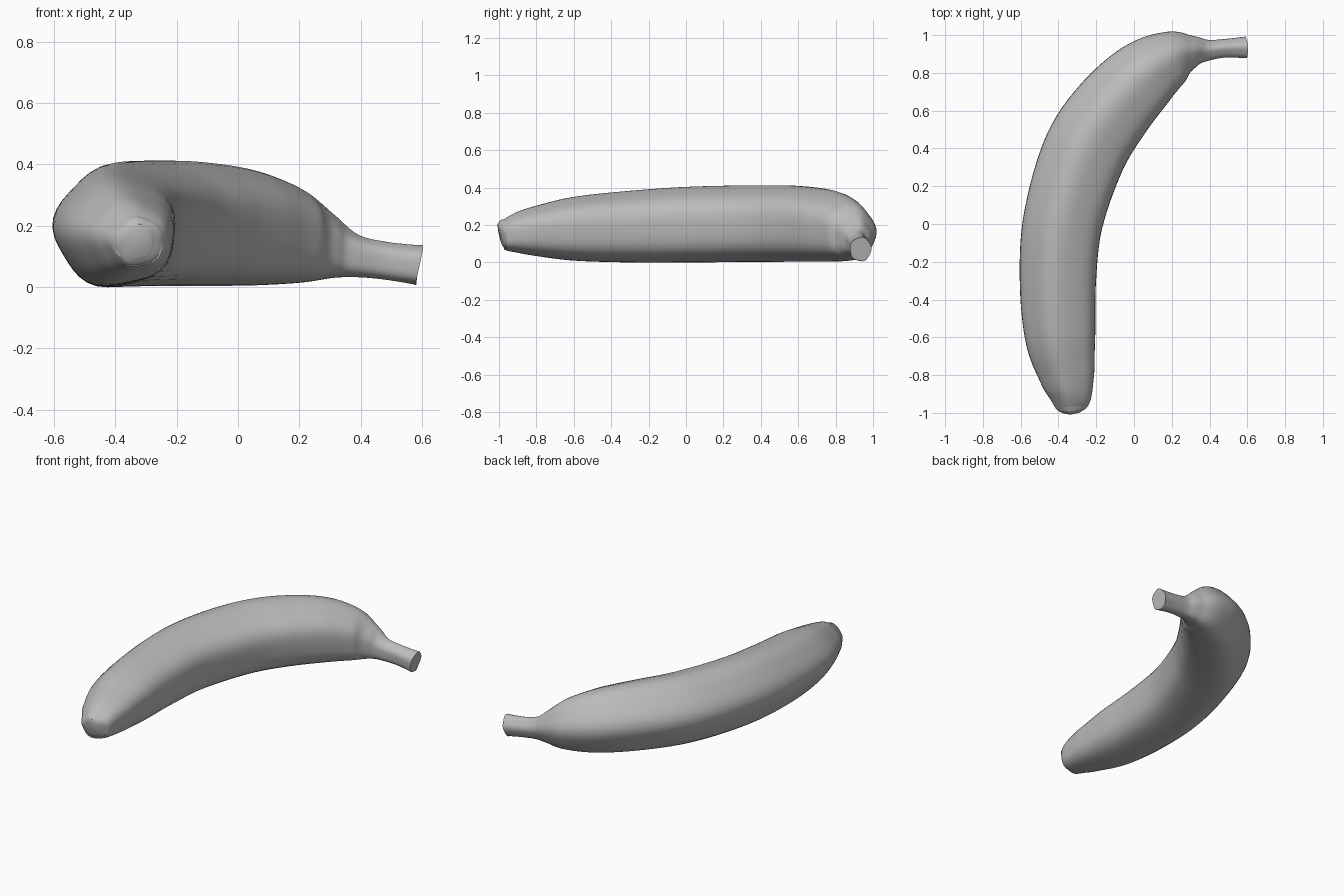
import bpy, bmesh, math
from mathutils import Vector

cube = bpy.data.objects.get("Cube")
if cube:
    bpy.data.objects.remove(cube, do_unlink=True)

SIDES, STEPS = 40, 8

# Sections from blossom tip to stem: x, y, half width, bottom z, top z
sections = [
    (-.325, -.995, .045, .095, .205),
    (-.328, -.97, .085, .068, .232),
    (-.335, -.90, .116, .052, .27),
    (-.355, -.80, .148, .035, .302),
    (-.39, -.60, .186, .01, .35),
    (-.403, -.30, .202, 0, .383),
    (-.375, .02, .211, 0, .405),
    (-.265, .37, .222, .003, .412),
    (-.12, .60, .215, .004, .408),
    (.055, .785, .19, .005, .38),
    (.21, .885, .143, .014, .318),
    (.315, .915, .085, .03, .235),
    (.39, .92, .056, .032, .172),
    (.48, .93, .049, .024, .148),
    (.59, .935, .057, .006, .136),
]


def spline(a, b, c, d, t):
    """Catmull-Rom interpolation of whole sections."""
    return [(2*q + (r-p)*t + (2*p-5*q+4*r-s)*t*t + (3*q-p-3*r+s)*t**3) / 2
            for p, q, r, s in zip(a, b, c, d)]


def resample(rows):
    ext = [rows[0]] + rows + [rows[-1]]
    out = [spline(*ext[i:i+4], k / STEPS)
           for i in range(len(rows) - 1) for k in range(STEPS)]
    return out + [list(rows[-1])]


def ridged_ring():
    """Softly five-sided cross-section scaled to fill a unit square."""
    pts = []
    for i in range(SIDES):
        a = 2 * math.pi * i / SIDES
        r = 1 + .035 * math.cos(5 * (a + math.radians(42)))
        pts.append((r * math.cos(a), r * math.sin(a)))
    spans = [(min(v), max(v)) for v in zip(*pts)]
    return [[2 * (c - lo) / (hi - lo) - 1 for c, (lo, hi) in zip(p, spans)]
            for p in pts]


# Sweep the section along the curved spine
bm = bmesh.new()
rows, profile, rings = resample(sections), ridged_ring(), []
for i, (x, y, half, low, high) in enumerate(rows):
    ahead, behind = rows[min(i + 1, len(rows) - 1)], rows[max(i - 1, 0)]
    along = Vector((ahead[0] - behind[0], ahead[1] - behind[1], 0)).normalized()
    across = Vector((along.y, -along.x, 0))
    # both ends lean a little, lower side set back
    lean = .014 if i == len(rows) - 1 else -.012 if i < STEPS else 0
    rings.append([bm.verts.new(
        Vector((x, y, (low + high) / 2 + v * (high - low) / 2))
        + across * (u * half) + along * (abs(lean) * v if lean > 0 else lean * v))
        for u, v in profile])
for a, b in zip(rings, rings[1:]):
    for j in range(SIDES):
        k = (j + 1) % SIDES
        bm.faces.new((a[j], a[k], b[k], b[j]))
bm.faces.new(rings[0])
bm.faces.new(rings[-1])
bmesh.ops.recalc_face_normals(bm, faces=bm.faces)

mesh = bpy.data.meshes.new("banana")
bm.to_mesh(mesh)
bm.free()
banana = bpy.data.objects.new("banana", mesh)
bpy.context.collection.objects.link(banana)

# Single plain grey skin
skin = bpy.data.materials.new("plain grey")
skin.use_nodes = True
grey = (.5, .5, .5, 1)
skin.diffuse_color = grey
skin.node_tree.nodes["Principled BSDF"].inputs["Base Color"].default_value = grey
mesh.materials.append(skin)

bpy.context.view_layer.objects.active = banana
banana.select_set(True)
bpy.ops.object.shade_smooth_by_angle(angle=math.radians(50))
